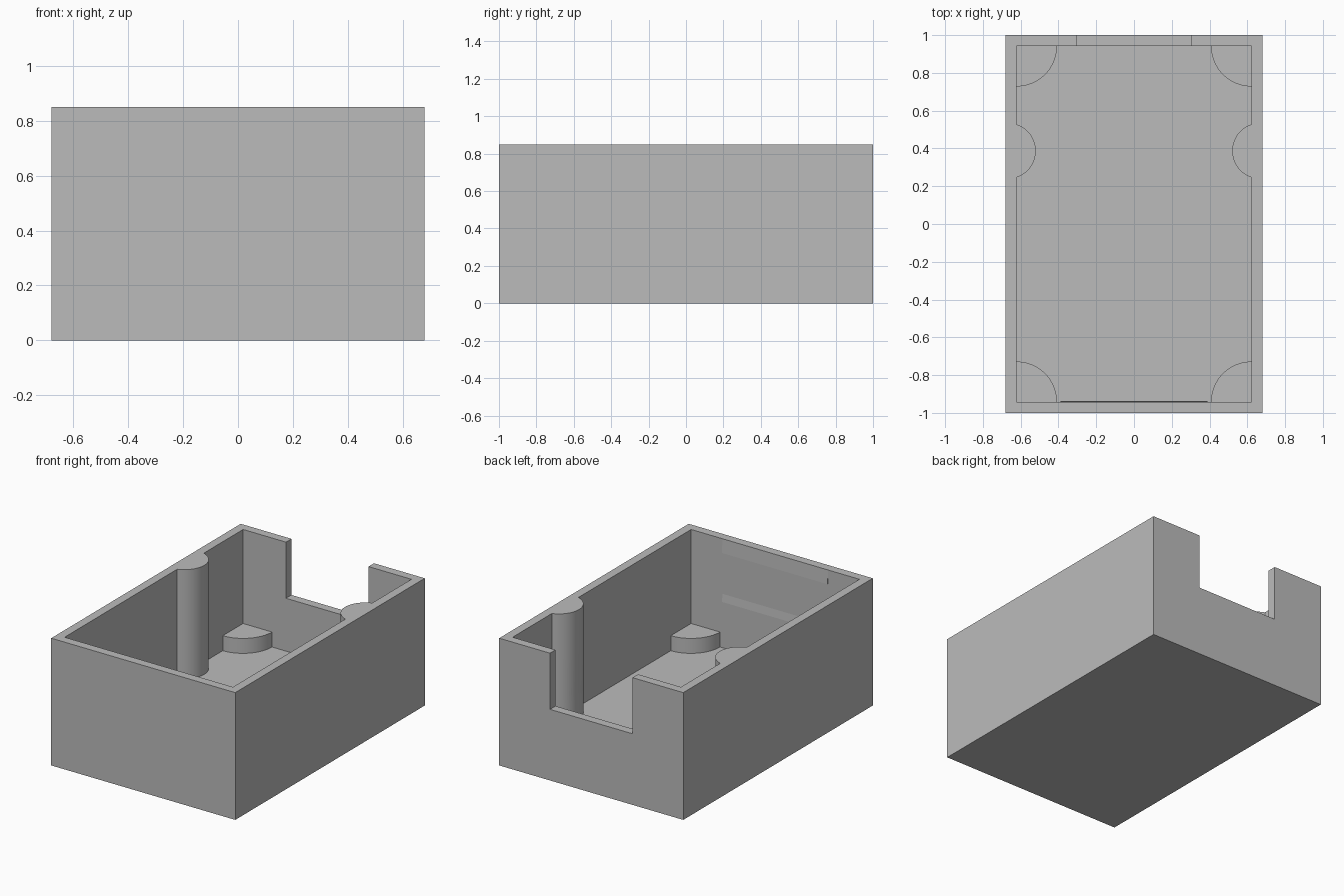
import bpy, bmesh
from math import cos, sin, asin, pi
from mathutils import Vector

old = bpy.data.objects.get("Cube")
if old:
    bpy.data.objects.remove(old, do_unlink=True)

W, L, H = 0.68, 1.0, 0.85          # half width, half length, height
IW, IL = 0.622, 0.942              # half size of the inside
FLOOR, POST_TOP, POST_R = 0.122, 0.222, 0.214
PILLAR_X, PILLAR_Y, PILLAR_R = 0.668, 0.387, 0.148

grey = bpy.data.materials.new("plain grey")
grey.use_nodes = True
grey.diffuse_color = (0.5, 0.5, 0.5, 1)
grey.node_tree.nodes["Principled BSDF"].inputs["Base Color"].default_value = (0.5, 0.5, 0.5, 1)


def prism(name, points, offset):
    """Extrude a closed 3D outline along an offset."""
    bm = bmesh.new()
    face = bm.faces.new([bm.verts.new(p) for p in points])
    moved = bmesh.ops.extrude_face_region(bm, geom=[face], use_keep_orig=True)["geom"]
    bmesh.ops.translate(bm, vec=Vector(offset),
                        verts=[v for v in moved if isinstance(v, bmesh.types.BMVert)])
    bmesh.ops.recalc_face_normals(bm, faces=bm.faces)
    mesh = bpy.data.meshes.new(name)
    bm.to_mesh(mesh)
    bm.free()
    mesh.materials.append(grey)
    obj = bpy.data.objects.new(name, mesh)
    bpy.context.collection.objects.link(obj)
    return obj


def box(name, x, y0, y1, z0, z1):
    return prism(name, [(-x, y0, z0), (x, y0, z0), (x, y1, z0), (-x, y1, z0)], (0, 0, z1 - z0))


def arc(cx, cy, r, a0, a1, n):
    return [(cx + r * cos(a0 + (a1 - a0) * i / n), cy + r * sin(a0 + (a1 - a0) * i / n))
            for i in range(n + 1)]


def cavity(name, posts, z0, z1):
    """Inside outline with pillar bites, and corner post bites if wanted."""
    half = asin((PILLAR_X - IW) / PILLAR_R)
    pillar = arc(PILLAR_X, PILLAR_Y, PILLAR_R, 1.5 * pi - half, pi / 2 + half, 28)
    if posts:
        front = arc(IW, -IL, POST_R, pi, pi / 2, 20)
        back = arc(IW, IL, POST_R, 1.5 * pi, pi, 20)
    else:
        front, back = [(IW, -IL)], [(IW, IL)]
    right = front + pillar + back
    left = [(-x, y) for x, y in reversed(right)]
    return prism(name, [(x, y, z0) for x, y in right + left], (0, 0, z1 - z0))


# Box body, hollowed out so that the pillars and corner posts remain
body = box("box_body", W, -L, L, 0, H)
cutters = [
    cavity("upper_cavity", False, POST_TOP, H + 0.2),
    cavity("lower_cavity", True, FLOOR, POST_TOP + 0.1),
    box("back_notch", 0.305, IL - 0.05, L + 0.1, 0.475, H + 0.2),
]
bpy.context.view_layer.objects.active = body
for cutter in cutters:
    cutter.hide_render = True
    mod = body.modifiers.new(cutter.name, "BOOLEAN")
    mod.operation, mod.solver, mod.object = "DIFFERENCE", "EXACT", cutter
    bpy.ops.object.modifier_apply(modifier=mod.name)
    bpy.data.objects.remove(cutter, do_unlink=True)

bpy.ops.object.select_all(action="DESELECT")
body.select_set(True)
bpy.ops.object.shade_smooth_by_angle(angle=0.5)

# Thin wedge ridges inside the front wall
for name, z0, z1 in (("upper_ridge", 0.757, H), ("lower_ridge", 0.43, 0.483)):
    prism(name, [(-0.39, -IL - 0.002, z0), (-0.39, -IL + 0.005, z0), (-0.39, -IL, z1 - 0.001),
                 (-0.39, -IL - 0.002, z1 - 0.001)], (0.78, 0, 0))
